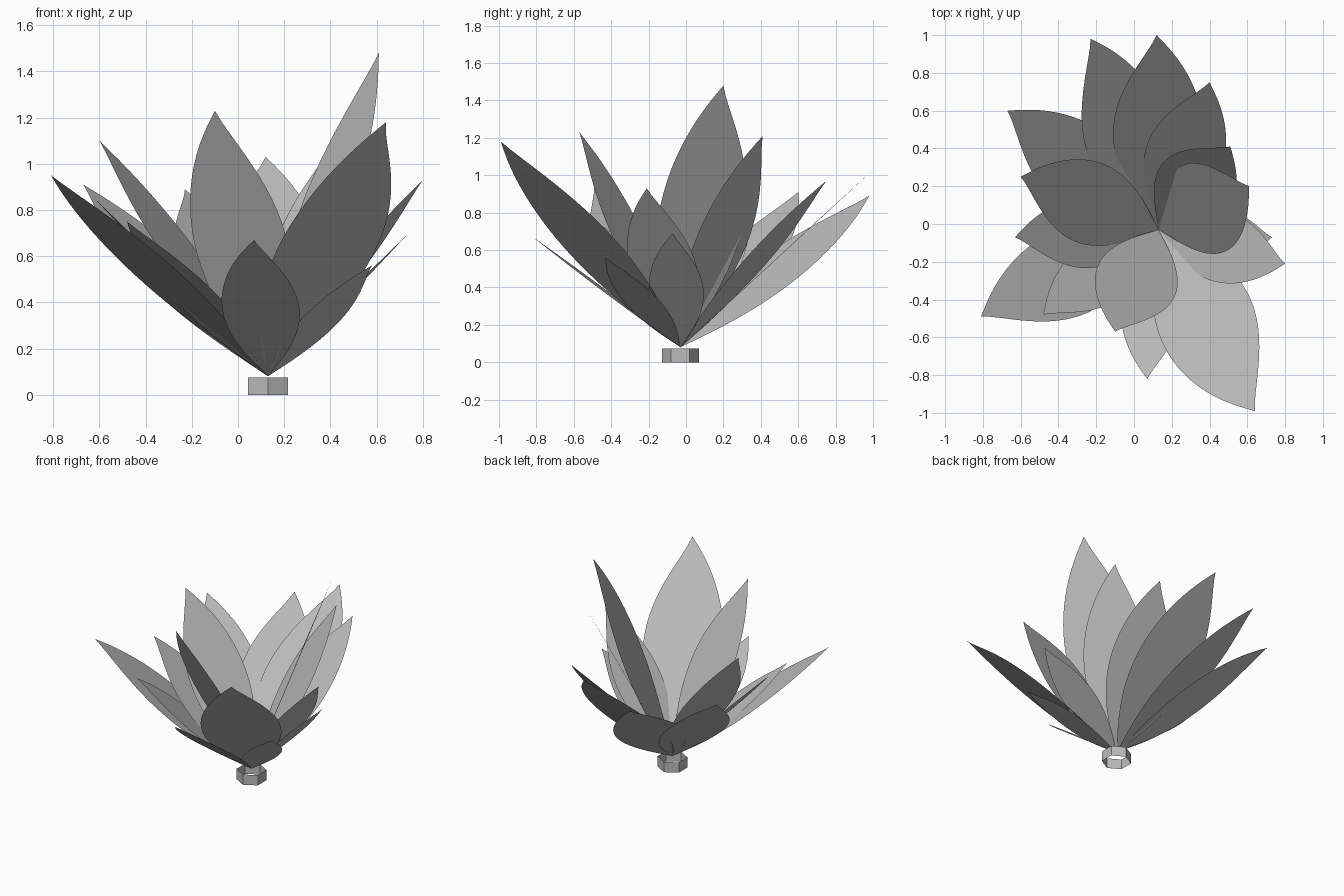
import bpy
import bmesh
import math
from mathutils import Vector

cube = bpy.data.objects.get("Cube")
if cube:
    bpy.data.objects.remove(cube, do_unlink=True)

# Single flat grey
grey = bpy.data.materials.new("plain_grey")
grey.use_nodes = True
tone = (0.5, 0.5, 0.5, 1.0)
grey.diffuse_color = tone
grey.node_tree.nodes["Principled BSDF"].inputs["Base Color"].default_value = tone

CENTRE = Vector((0.13, -0.03, 0.08))
STEPS = 24


def add_object(name, bm):
    mesh = bpy.data.meshes.new(name)
    bm.to_mesh(mesh)
    bm.free()
    mesh.materials.append(grey)
    obj = bpy.data.objects.new(name, mesh)
    bpy.context.collection.objects.link(obj)
    return obj


def leaf(name, tip, roll=0.0):
    """Flat pointed blade from the centre to the tip, its tip bent slightly aside."""
    axis = Vector(tip) - CENTRE
    length = axis.length
    level = Vector((0, 0, 1)).cross(axis).normalized()
    normal = axis.normalized().cross(level)
    side = level * math.cos(roll) + normal * math.sin(roll)
    bm = bmesh.new()
    left, right = [], []
    for i in range(1, STEPS):
        t = i / STEPS
        half = 0.17 * (4 * t * (1 - t)) ** 1.1
        bend = -0.19 * t ** 6 * (1 - t)
        mid = CENTRE + axis * t
        left.append(bm.verts.new(mid + side * length * (bend + half)))
        right.append(bm.verts.new(mid + side * length * (bend - half)))
    base = bm.verts.new(CENTRE)
    end = bm.verts.new(Vector(tip))
    bm.faces.new([base] + right + [end] + left[::-1])
    return add_object(name, bm)


# Leaves, listed by tip position, going round from the back
tips = [
    (-0.23, 0.98, 0.89), (0.12, 1.00, 1.03), (0.40, 0.75, 0.97),
    (0.51, 0.41, 1.21), (0.61, 0.20, 1.48), (0.73, -0.07, 0.69),
    (0.80, -0.21, 0.93), (0.58, -0.43, 0.56), (0.64, -0.99, 1.18),
    (0.07, -0.82, 0.67), (-0.10, -0.57, 1.23), (-0.48, -0.48, 0.75),
    (-0.81, -0.49, 0.95), (-0.63, -0.07, 0.86), (-0.60, 0.25, 1.10),
    (-0.67, 0.60, 0.91),
]
rolls = {0: 0.25, 8: 0.1}
for n, tip in enumerate(tips):
    leaf(f"leaf_{n + 1}", tip, rolls.get(n, 0.0))

# Open six-sided base ring, a corner facing the front
bm = bmesh.new()
bmesh.ops.create_cone(bm, cap_ends=False, segments=6, radius1=0.099, radius2=0.099, depth=0.075)
ring = add_object("base_ring", bm)
ring.location = (CENTRE.x, CENTRE.y, 0.0375)
